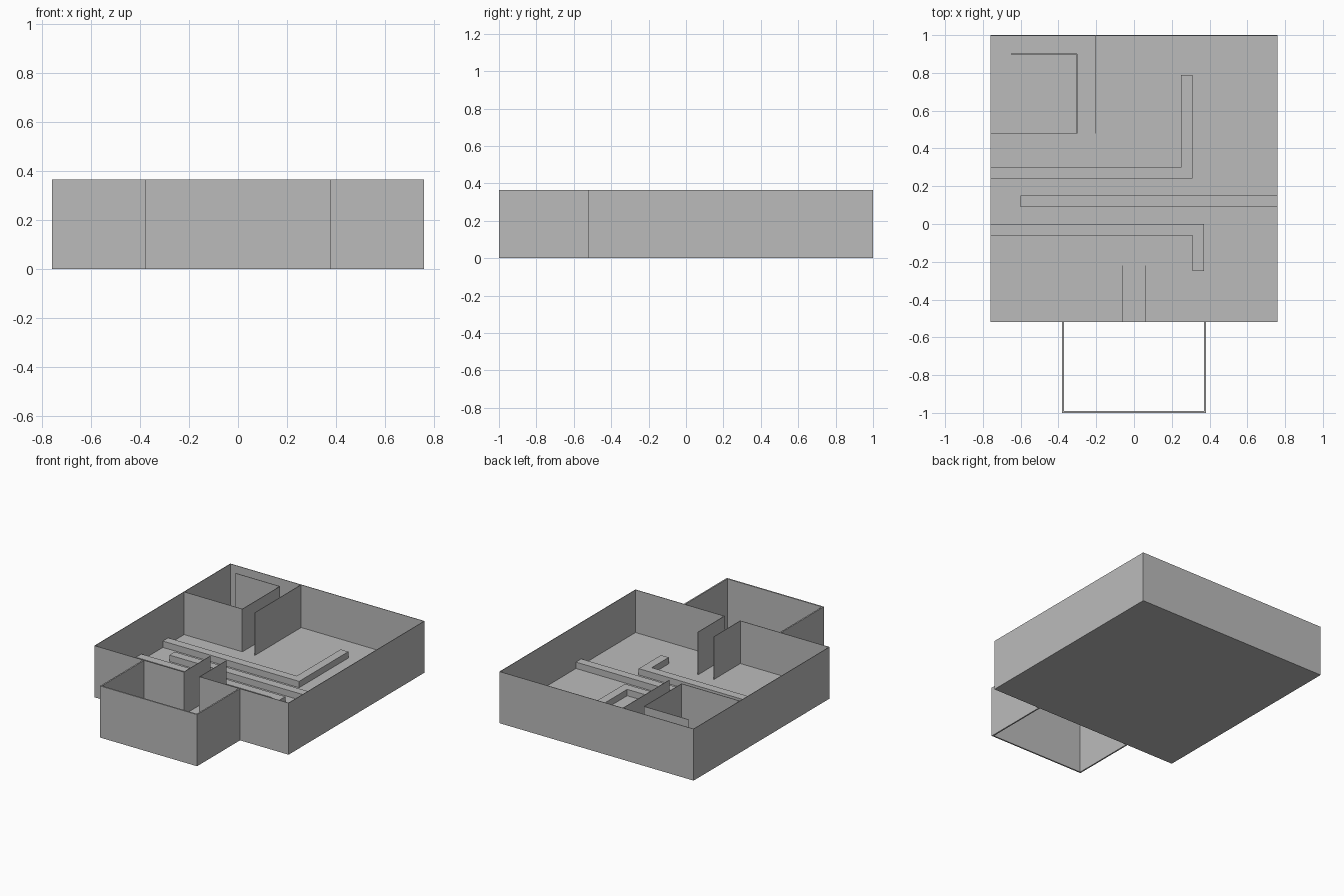
import bpy

cube = bpy.data.objects.get("Cube")
if cube:
    bpy.data.objects.remove(cube, do_unlink=True)

grey = bpy.data.materials.new("plain_grey")
grey.use_nodes = True
COLOUR = (0.5, 0.5, 0.5, 1)
grey.diffuse_color = COLOUR
grey.node_tree.nodes["Principled BSDF"].inputs["Base Color"].default_value = COLOUR

HALF, FRONT, BACK = 0.76, -0.52, 1.0     # main room
PORCH, PORCH_FRONT = 0.38, -1.0
FLOOR, LOW, TOP = 0.063, 0.108, 0.365    # levels
THIN, THICK = 0.004, 0.01


def build(name, boxes):
    """One mesh object from boxes given as (x0, x1, y0, y1, z0, z1)."""
    verts, faces = [], []
    for x0, x1, y0, y1, z0, z1 in boxes:
        n = len(verts)
        verts += [(x, y, z) for z in (z0, z1)
                  for x, y in ((x0, y0), (x1, y0), (x1, y1), (x0, y1))]
        faces += [(n + 3, n + 2, n + 1, n), (n + 4, n + 5, n + 6, n + 7)]
        for i in range(4):
            j = (i + 1) % 4
            faces.append((n + i, n + j, n + j + 4, n + i + 4))
    mesh = bpy.data.meshes.new(name)
    mesh.from_pydata(verts, [], faces)
    mesh.materials.append(grey)
    obj = bpy.data.objects.new(name, mesh)
    bpy.context.collection.objects.link(obj)
    return obj


def wall_x(x0, x1, y, z0=FLOOR):
    """Thin wall running along x."""
    return (x0, x1, y - THIN / 2, y + THIN / 2, z0, TOP)


def wall_y(x, y0, y1, z0=FLOOR):
    """Thin wall running along y."""
    return (x - THIN / 2, x + THIN / 2, y0, y1, z0, TOP)


# Floor slab and outer walls, with a doorway in the front
E = HALF - THIN / 2
DOOR = 0.062
build("floor", [(-HALF, HALF, FRONT, BACK, 0, FLOOR)])
build("back_wall", [wall_x(-HALF, HALF, BACK - THIN / 2)])
for side, s in (("left", 1), ("right", -1)):
    build(side + "_wall", [wall_y(s * E, FRONT, BACK)])
    a, b = sorted((s * DOOR, s * HALF))
    build(side + "_front_wall", [wall_x(a, b, FRONT + THIN / 2)])
    build(side + "_corridor_wall", [wall_y(s * DOOR, FRONT, -0.22)])
    # Open porch, without a floor
    a, b = sorted((s * PORCH, s * (PORCH - THICK)))
    build(side + "_porch_wall", [(a, b, PORCH_FRONT, FRONT, 0, TOP)])
build("porch_front_wall",
      [(-PORCH, PORCH, PORCH_FRONT, PORCH_FRONT + THICK, 0, TOP)])

# Small corner room and partition
build("corner_room", [wall_x(-HALF, -0.302, 0.48), wall_y(-0.302, 0.48, 0.90),
                      wall_x(-0.65, -0.302, 0.90)])
build("partition", [wall_y(-0.205, 0.48, BACK)])

# Low counters across the floor
build("back_counter", [(-HALF, 0.31, 0.24, 0.30, FLOOR, LOW),
                       (0.25, 0.31, 0.30, 0.79, FLOOR, LOW)])
build("middle_counter", [(-0.60, HALF, 0.09, 0.15, FLOOR, LOW)])
build("front_counter", [(-HALF, 0.37, -0.06, 0, FLOOR, LOW),
                        (0.31, 0.37, -0.25, -0.06, FLOOR, LOW)])
